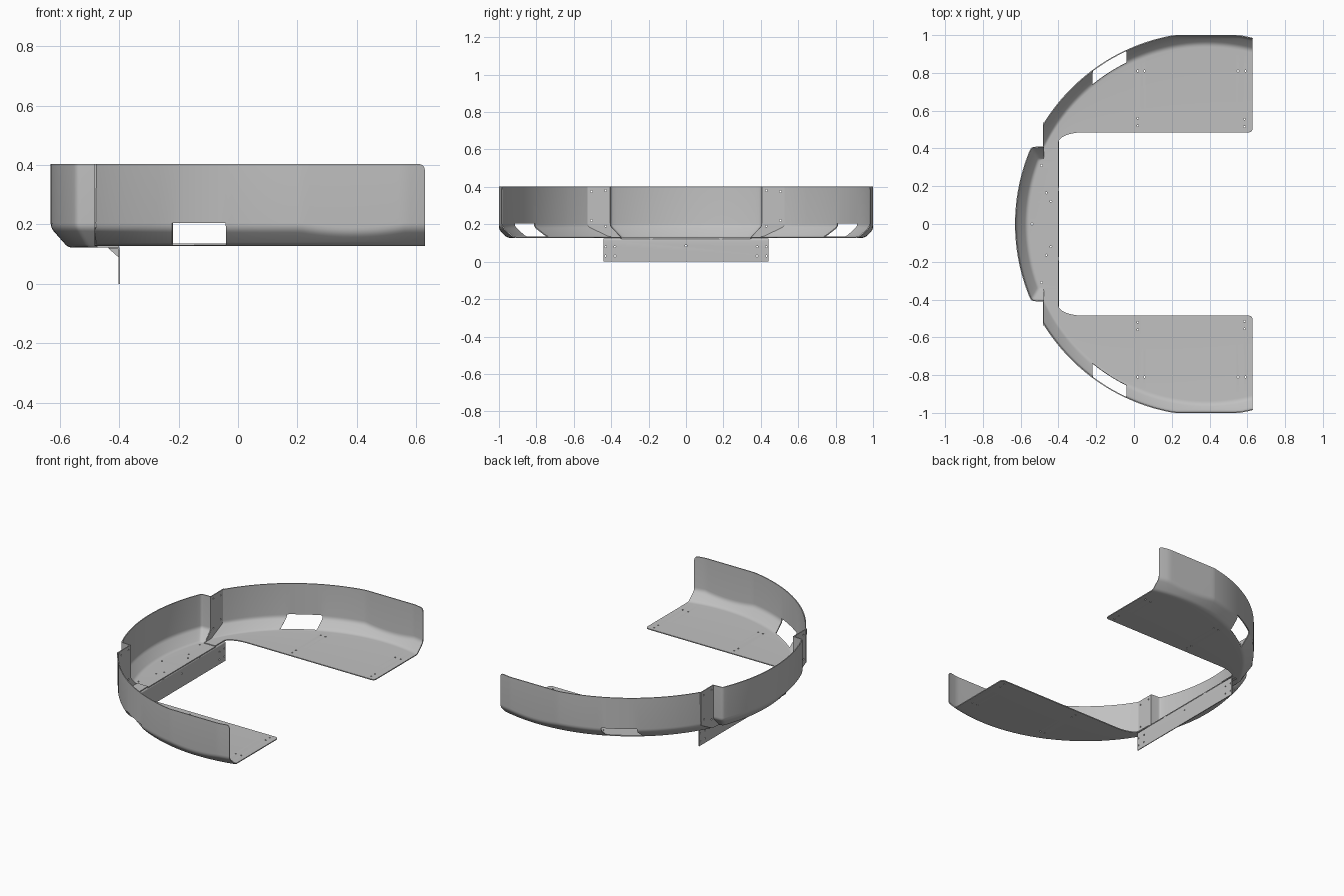
import bpy, bmesh
from math import sqrt, hypot, pi
from mathutils import Vector, Matrix

cube = bpy.data.objects.get("Cube")
if cube:
    bpy.data.objects.remove(cube)

CX, R_WALL, R_FLOOR = 0.385, 1.012, 0.955    # arc centre and radii
FLOOR, TOP, X_END, Y_MAX = 0.13, 0.403, 0.628, 0.997
SHEET = 0.006

steel = bpy.data.materials.new("Grey steel")
steel.use_nodes = True
steel.diffuse_color = (0.53, 0.53, 0.53, 1)
bsdf = next(n for n in steel.node_tree.nodes if n.type == 'BSDF_PRINCIPLED')
bsdf.inputs["Base Color"].default_value = steel.diffuse_color


def make(name, bm):
    me = bpy.data.meshes.new(name)
    bmesh.ops.recalc_face_normals(bm, faces=bm.faces)
    bm.to_mesh(me)
    bm.free()
    me.materials.append(steel)
    ob = bpy.data.objects.new(name, me)
    bpy.context.collection.objects.link(ob)
    return ob


def rounded(pts, d, n=4):
    """Replace each inner corner of a path by a soft bend."""
    out = [pts[0]]
    for a, p, b in zip(pts, pts[1:], pts[2:]):
        s, e = p + (a - p).normalized() * d, p + (b - p).normalized() * d
        for i in range(n + 1):
            t = i / n
            out.append(s * (1 - t) ** 2 + p * 2 * t * (1 - t) + e * t * t)
    return out + [pts[-1]]


def loft(name, sections, skip=lambda i, j: False):
    bm = bmesh.new()
    rows = [[bm.verts.new(p) for p in s] for s in sections]
    for i in range(len(rows) - 1):
        for j in range(len(rows[0]) - 1):
            if not skip(i, j):
                bm.faces.new((rows[i][j], rows[i + 1][j],
                              rows[i + 1][j + 1], rows[i][j + 1]))
    return make(name, bm)


def finish(ob, holes=(), axis='Z', thick=SHEET):
    """Give the sheet thickness, drill its holes and smooth the bends."""
    bpy.ops.object.select_all(action='DESELECT')
    bpy.context.view_layer.objects.active = ob
    ob.select_set(True)
    m = ob.modifiers.new("Sheet", 'SOLIDIFY')
    m.thickness, m.offset = thick, 0
    bpy.ops.object.modifier_apply(modifier=m.name)
    if holes:
        turn = Matrix.Rotation(pi / 2, 4, 'Y') if axis == 'X' else Matrix()
        bm = bmesh.new()
        for h in holes:
            bmesh.ops.create_cone(bm, cap_ends=True, segments=10, radius1=0.005,
                                  radius2=0.005, depth=0.03,
                                  matrix=Matrix.Translation(h) @ turn)
        cutter = make("hole_cutter", bm)
        cutter.hide_render = True
        m = ob.modifiers.new("Holes", 'BOOLEAN')
        m.operation, m.object, m.solver = 'DIFFERENCE', cutter, 'EXACT'
        bpy.ops.object.modifier_apply(modifier=m.name)
        bpy.data.objects.remove(cutter)
    bpy.ops.object.shade_smooth_by_angle(angle=0.5)


def across(d, r):
    """Half chord of a circle of radius r at distance d from its centre."""
    return sqrt(max(0, r * r - d * d))


def corner(x, r=0.02):
    """Setback of a rounded corner at the open end."""
    return r - across(max(0, x - (X_END - r)), r)


def floor_inner(x):
    if x < -0.4:
        return 0.34
    if x < -0.27:
        return 0.485 - 0.055 * (1 - across((-0.27 - x) / 0.13, 1))
    return 0.485 + corner(x)


# Side shells: floor, sloped edge and wall, with a window in the slope
WIN = (-0.22, -0.04)
xs = sorted({round(-0.48 + 0.02 * i, 3) for i in range(55)}
            | {-0.401, -0.397, -0.39, 0.205, 0.61, 0.616, 0.621, 0.625, X_END, *WIN})


def side_section(x, s):
    yw = min(Y_MAX, across(x - CX, R_WALL))
    z = FLOOR + hypot(x - CX, yw) - R_FLOOR
    pts = [(floor_inner(x), FLOOR), (across(x - CX, R_FLOOR), FLOOR),
           (yw, z), (yw, TOP - corner(x))]
    return rounded([Vector((x, s * y, h)) for y, h in pts], 0.018)


def in_window(i, j):
    return WIN[0] <= xs[i] < WIN[1] and 3 <= j <= 9


floor_holes = [(0.02, 0.81), (0.055, 0.81), (0.55, 0.81), (0.59, 0.81),
               (0.02, 0.56), (0.02, 0.52), (0.585, 0.555), (0.585, 0.515)]
for s, side in ((-1, "front"), (1, "back")):
    shell = loft(side + "_side_shell", [side_section(x, s) for x in xs], in_window)
    finish(shell, [(x, s * y, FLOOR) for x, y in floor_holes])

    # Joining flange between side shell and middle shell
    bm = bmesh.new()
    outline = [(0.408, TOP), (0.538, TOP), (0.533, 0.19), (0.42, 0.13),
               (0.345, 0.127), (0.408, 0.19)]
    bm.faces.new([bm.verts.new((-0.479, s * y, z)) for y, z in outline])
    finish(make(side + "_flange", bm),
           [(-0.479, s * y, z) for y, z in
            ((0.43, 0.19), (0.505, 0.22), (0.43, 0.38), (0.505, 0.375))], 'X')


# Middle shell: arc with turned-in ends
def plan(r, y_end, n=24):
    ys = [y_end * (2 * i / n - 1) for i in range(n + 1)]
    arc = [Vector((CX - across(y, r), y, 0)) for y in ys]
    ends = [Vector((-0.479, k * (y_end + 0.003), 0)) for k in (-1, 1)]
    low = rounded([ends[0], arc[0], arc[1]], 0.014)[:-1]
    high = rounded([arc[-2], arc[-1], ends[1]], 0.014)[1:]
    return low + arc[1:-1] + high


MID = FLOOR - 0.005


def lift(v, z):
    return Vector((v.x, v.y, z))


sections = [rounded([Vector((-0.4, q.y, MID)), lift(q, MID),
                     lift(p, FLOOR + 0.06), lift(p, TOP)], 0.015)
            for p, q in zip(plan(R_WALL, 0.405), plan(R_FLOOR, 0.343))]
finish(loft("middle_shell", sections),
       [(-0.54, 0, MID)] + [(x, k * y, MID) for k in (-1, 1) for x, y in
                            ((-0.465, 0.165), (-0.44, 0.12), (-0.49, 0.31))])

# Mounting bracket: bent sheet below the middle shell
bend = rounded([Vector((-0.435, 0, 0.121)), Vector((-0.4, 0, 0.121)),
                Vector((-0.4, 0, 0))], 0.008)
bracket = loft("mounting_bracket", [[p + Vector((0, y, 0)) for p in bend]
                                    for y in (-0.44, 0.44)])
finish(bracket, [(-0.4, 0, 0.085)] + [(-0.4, k * y, z) for k in (-1, 1)
                                      for y in (0.38, 0.43) for z in (0.03, 0.08)],
       'X', 0.005)

# Gussets in the bracket bend
for y, side in ((-0.185, "front"), (0.185, "back")):
    bm = bmesh.new()
    bm.faces.new([bm.verts.new(v) for v in
                  ((-0.437, y, 0.121), (-0.398, y, 0.123), (-0.398, y, 0.086))])
    finish(make(side + "_gusset", bm), thick=0.018)
